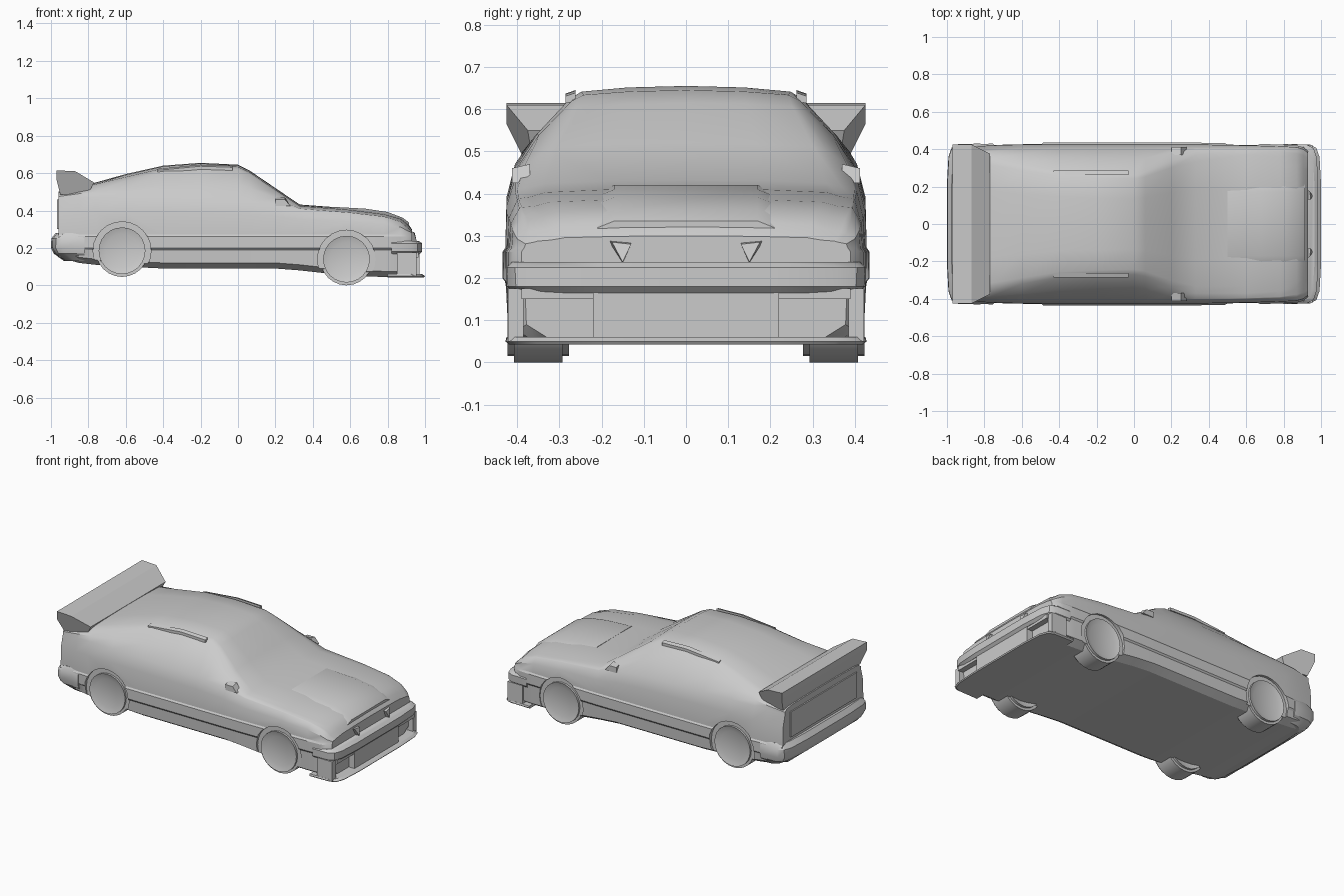
import bpy, bmesh, math
from mathutils import Matrix

if "Cube" in bpy.data.objects:
    bpy.data.objects.remove(bpy.data.objects["Cube"])

GREY = (0.6, 0.6, 0.6, 1)
paint = bpy.data.materials.new("plain grey")
paint.use_nodes = True
paint.diffuse_color = GREY
paint.node_tree.nodes["Principled BSDF"].inputs["Base Color"].default_value = GREY


def finish(name, bm, angle=30):
    bmesh.ops.recalc_face_normals(bm, faces=bm.faces)
    mesh = bpy.data.meshes.new(name)
    bm.to_mesh(mesh)
    bm.free()
    obj = bpy.data.objects.new(name, mesh)
    bpy.context.collection.objects.link(obj)
    mesh.materials.append(paint)
    shade(obj, angle)
    return obj


def shade(obj, angle=30):
    bpy.ops.object.select_all(action='DESELECT')
    obj.select_set(True)
    bpy.context.view_layer.objects.active = obj
    bpy.ops.object.shade_smooth_by_angle(angle=math.radians(angle))


def loft(name, rings, angle=30):
    """Skin a row of closed rings and cap both ends."""
    bm = bmesh.new()
    rows = [[bm.verts.new(p) for p in ring] for ring in rings]
    n = len(rows[0])
    for a, b in zip(rows, rows[1:]):
        for i in range(n):
            j = (i + 1) % n
            bm.faces.new((a[i], a[j], b[j], b[i]))
    bm.faces.new(rows[0])
    bm.faces.new(rows[-1])
    return finish(name, bm, angle)


def cylinder(name, x, y, z, radius, width, hub=False):
    bm = bmesh.new()
    place = Matrix.Translation((x, y, z)) @ Matrix.Rotation(math.pi / 2, 4, 'X')
    bmesh.ops.create_cone(bm, cap_ends=True, segments=24, radius1=radius,
                          radius2=radius, depth=width, matrix=place)
    if hub:
        caps = [f for f in bm.faces if len(f.verts) > 4]
        rims = [e for f in caps for e in f.edges]
        bmesh.ops.bevel(bm, geom=rims, offset=0.015, segments=2, affect='EDGES')
        caps = [f for f in bm.faces if len(f.verts) > 4]
        bmesh.ops.inset_region(bm, faces=caps, thickness=0.035, depth=-0.012)
    return finish(name, bm)


# Body: x, floor, half width, shoulder height, roof half width, roof edge, roof centre
STATIONS = [
    (-.96, .15, .41, .46, .36, .49, .50),
    (-.85, .12, .425, .47, .36, .51, .53),
    (-.76, .11, .43, .47, .35, .53, .55),
    (-.6, .10, .435, .47, .32, .56, .595),
    (-.4, .09, .435, .465, .285, .61, .64),
    (-.2, .09, .435, .46, .275, .625, .655),
    (0, .09, .435, .455, .27, .62, .645),
    (.06, .09, .435, .45, .28, .595, .615),
    (.2, .09, .435, .435, .335, .50, .52),
    (.33, .08, .435, .405, .37, .415, .432),
    (.6, .05, .43, .385, .37, .392, .412),
    (.78, .045, .425, .365, .36, .37, .388),
    (.87, .045, .42, .335, .34, .345, .362),
    (.905, .045, .41, .305, .33, .315, .335),
    (.93, .06, .39, .285, .32, .29, .30),
]


def section(x, floor, w, shoulder, roof_w, edge, top):
    half = [
        (w - .06, floor), (w - .012, floor + .03), (w - .008, .19),
        (w, .20), (w, .262), (w - .007, .272),
        (w - .01, .275 + (shoulder - .275) * .6), (w - .03, shoulder),
        ((w - .03 + roof_w) / 2 + .012, (shoulder + edge) / 2),
        (roof_w, edge), (roof_w * .9, edge + (top - edge) * .55),
        (roof_w * .5, edge + (top - edge) * .88),
    ]
    right = [(x, -y, z) for y, z in half]
    left = [(x, y, z) for y, z in reversed(half)]
    return [(x, 0, floor)] + right + [(x, 0, top)] + left


body = loft("body", [section(*s) for s in STATIONS])

# Shallow wheel recesses and the wheels in them
for end, x, z, radius in (("front", .58, .14, .14), ("rear", -.62, .185, .14)):
    for side, s in (("left", 1), ("right", -1)):
        cutter = cylinder("arch_cutter", x, s * .46, z, radius + .015, .10)
        cutter.hide_render = True
        cut = body.modifiers.new("arch", 'BOOLEAN')
        cut.operation = 'DIFFERENCE'
        cut.solver = 'EXACT'
        cut.object = cutter
        bpy.context.view_layer.objects.active = body
        bpy.ops.object.modifier_apply(modifier=cut.name)
        bpy.data.objects.remove(cutter)
        cylinder(f"{end}_{side}_wheel", x, s * .35, z, radius, .145, hub=True)
shade(body)


def wrap(tip, z, w, root):
    """Rounded plan outline of a bumper that wraps round one end."""
    d = 1 if tip > 0 else -1
    half = [(root, w), (tip - d * .06, w - .003), (tip - d * .025, w - .022),
            (tip - d * .008, w - .07), (tip, w * .5)]
    return ([(x, y, z) for x, y in half] +
            [(x, -y, z) for x, y in reversed(half)])


# Bumpers, front splitter and air dam
loft("rear_bumper", [wrap(-.93, .13, .39, -.82), wrap(-.985, .17, .425, -.82),
                     wrap(-1, .20, .43, -.82), wrap(-.998, .25, .43, -.82),
                     wrap(-.975, .28, .415, -.82)])
loft("front_bumper", [wrap(.97, .165, .41, .82), wrap(.985, .18, .425, .82),
                      wrap(.985, .225, .427, .82), wrap(.965, .238, .415, .82)])
loft("front_splitter", [wrap(.995, .043, .42, .8), wrap(1, .05, .428, .8),
                        wrap(.985, .06, .425, .8)])


def block(name, x0, x1, y0, y1, z0, z1, lean=0):
    def ring(z, dx):
        return [(x0 + dx, y0, z), (x1 + dx, y0, z), (x1 + dx, y1, z), (x0 + dx, y1, z)]
    return loft(name, [ring(z0, 0), ring(z1, lean)])


block("air_dam", .9, .97, -.22, .22, .05, .175)
for side, s in (("left", 1), ("right", -1)):
    block(f"{side}_air_dam_fin", .85, .955, s * .385, s * .422, .05, .175)
    block(f"{side}_duct_lip", .9, .965, s * .22, s * .39, .15, .175)
    # Grille divider between the lamps
    loft(f"{side}_grille_divider", [
        [(.92, s * .13, .285), (.92, s * .185, .29), (.92, s * .15, .235)],
        [(.945, s * .13, .28), (.94, s * .175, .285), (.955, s * .15, .238)]])
    # Roof rail and door mirror
    loft(f"{side}_roof_rail", [
        [(x, s * .262, z), (x, s * .285, z - .008),
         (x, s * .285, z - .025), (x, s * .262, z - .02)]
        for x, z in ((-.43, .623), (-.2, .645), (-.03, .639))])
    loft(f"{side}_mirror", [
        [(.2, y, z0), (.28, y, z0), (.25, y, z1), (.2, y, z1)]
        for y, z0, z1 in ((s * .37, .425, .47), (s * .412, .425, .46))])

# Bonnet bulge
loft("bonnet_bulge", [
    [(x, -.21, z - .016), (x, -.17, z), (x, .17, z), (x, .21, z - .016),
     (x, .21, z - .035), (x, -.21, z - .035)]
    for x, z in ((.5, .42), (.68, .41), (.8, .392), (.88, .362), (.915, .335))])

# Rear wing, joined to the boot lid in the middle
PROFILE = [(-.97, .615, .425), (-.87, .61, .425), (-.77, .55, .375),
           (-.80, .49, .365), (-.95, .485, .385), (-.97, .565, .425)]
loft("rear_wing", [[(x, s * y, z) for x, z, y in PROFILE] for s in (-1, 1)], 15)

# Boot panel
block("boot_panel", -.968, -.95, -.33, .33, .30, .46)
